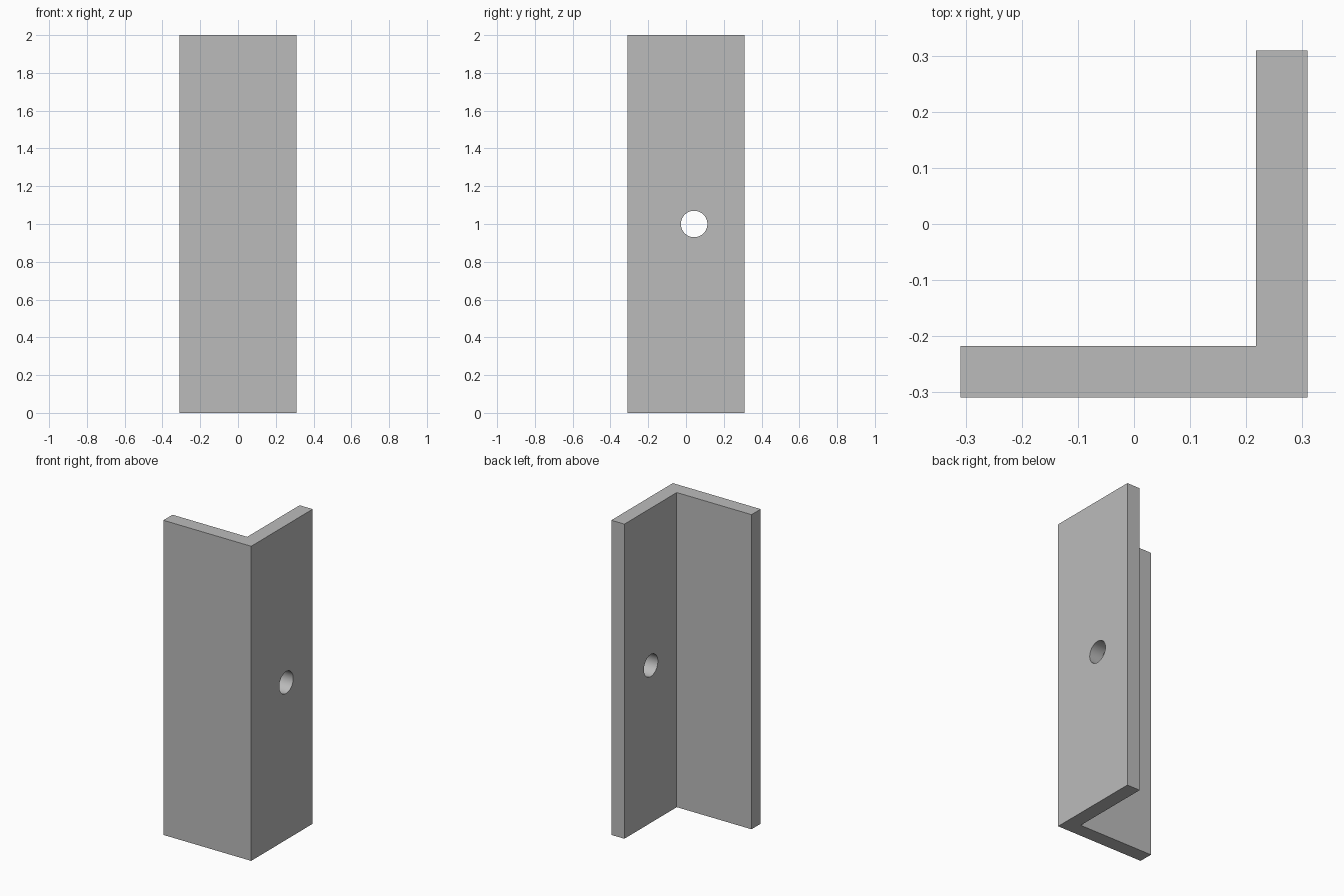
import bpy, bmesh, math

cube = bpy.data.objects.get("Cube")
if cube:
    bpy.data.objects.remove(cube, do_unlink=True)

HALF, INNER, HEIGHT = 0.309, 0.217, 2.0
HOLE_Y, HOLE_R = 0.043, 0.07

# Single plain grey finish
grey = bpy.data.materials.new("plain grey")
grey.use_nodes = True
colour = (0.5, 0.5, 0.5, 1)
grey.diffuse_color = colour
grey.node_tree.nodes["Principled BSDF"].inputs["Base Color"].default_value = colour

# L-shaped profile extruded upwards
profile = [(-HALF, -HALF), (HALF, -HALF), (HALF, HALF),
           (INNER, HALF), (INNER, -INNER), (-HALF, -INNER)]
bm = bmesh.new()
base = bm.faces.new([bm.verts.new((x, y, 0)) for x, y in profile])
top = bmesh.ops.extrude_face_region(bm, geom=[base])
bmesh.ops.translate(bm, vec=(0, 0, HEIGHT),
                    verts=[v for v in top["geom"] if isinstance(v, bmesh.types.BMVert)])
bmesh.ops.recalc_face_normals(bm, faces=bm.faces[:])
mesh = bpy.data.meshes.new("angle_bracket")
bm.to_mesh(mesh)
bm.free()
bracket = bpy.data.objects.new("angle_bracket", mesh)
bpy.context.collection.objects.link(bracket)
mesh.materials.append(grey)

# Round bolt hole through the side flange
bpy.ops.mesh.primitive_cylinder_add(vertices=64, radius=HOLE_R, depth=0.3,
                                    location=((HALF + INNER) / 2, HOLE_Y, HEIGHT / 2),
                                    rotation=(0, math.pi / 2, 0))
cutter = bpy.context.object
cutter.name = "hole_cutter"
cutter.hide_render = True
cutter.data.materials.append(grey)
cut = bracket.modifiers.new("bolt_hole", "BOOLEAN")
cut.operation, cut.solver, cut.object = "DIFFERENCE", "EXACT", cutter

# Bake the cut, then smooth only the hole wall
bpy.ops.object.select_all(action="DESELECT")
bracket.select_set(True)
bpy.context.view_layer.objects.active = bracket
bpy.ops.object.modifier_apply(modifier=cut.name)
bpy.data.objects.remove(cutter, do_unlink=True)
bpy.ops.object.shade_smooth_by_angle(angle=math.radians(30))
